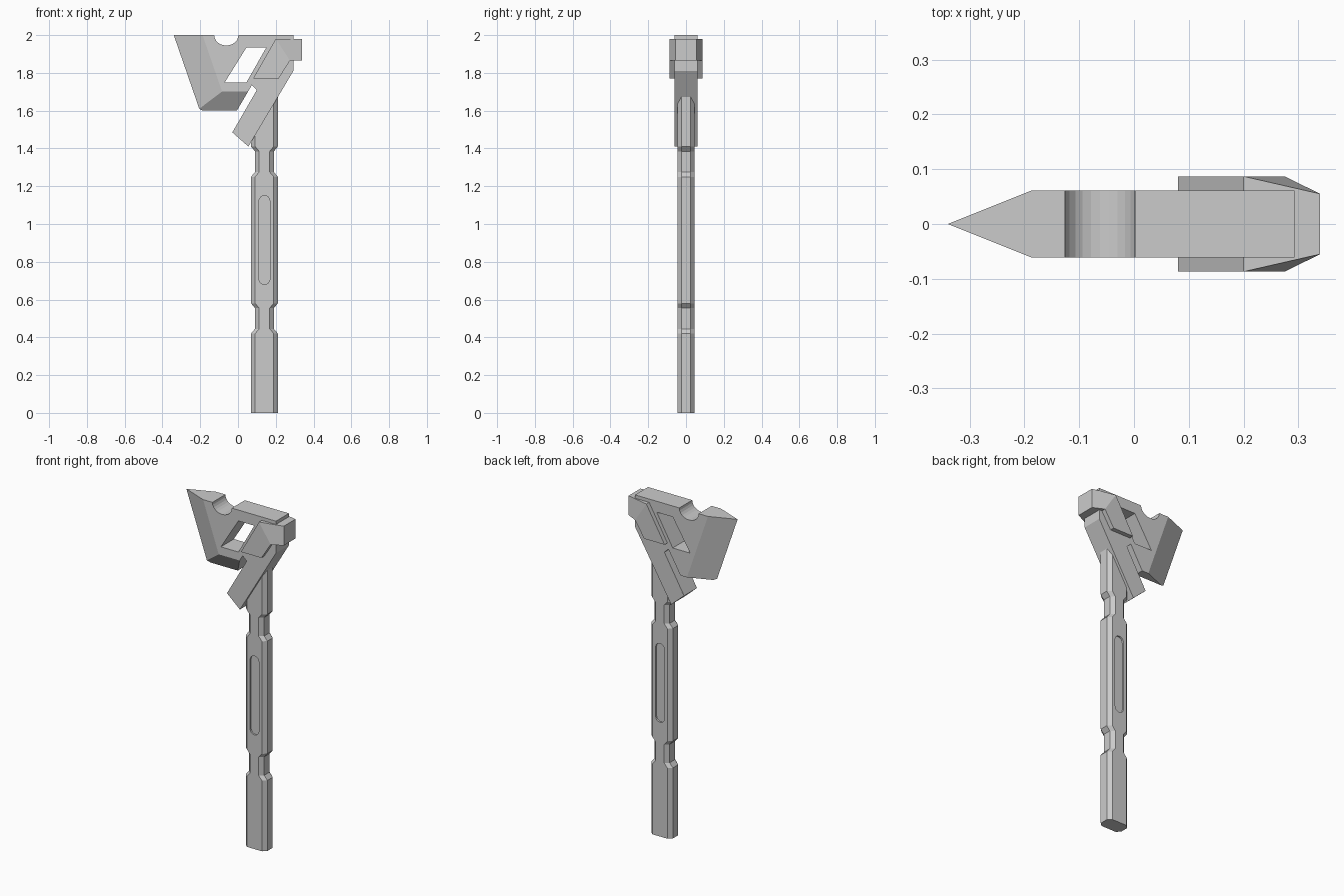
import bpy, bmesh, math

if "Cube" in bpy.data.objects:
    bpy.data.objects.remove(bpy.data.objects["Cube"])


def solid(name, verts, faces=None):
    """Mesh object from vertices; a convex hull when no faces are given."""
    bm = bmesh.new()
    vs = [bm.verts.new(v) for v in verts]
    if faces:
        for f in faces:
            bm.faces.new([vs[i] for i in f])
    else:
        bmesh.ops.convex_hull(bm, input=vs)
    bmesh.ops.recalc_face_normals(bm, faces=bm.faces)
    me = bpy.data.meshes.new(name)
    bm.to_mesh(me)
    bm.free()
    ob = bpy.data.objects.new(name, me)
    bpy.context.collection.objects.link(ob)
    return ob


def prism(name, outline, y0, y1):
    """Extrude an (x, z) outline from y0 to y1."""
    n = len(outline)
    verts = [(x, y, z) for y in (y0, y1) for x, z in outline]
    faces = [list(range(n)), list(range(n, 2 * n))]
    faces += [(i, (i + 1) % n, (i + 1) % n + n, i + n) for i in range(n)]
    return solid(name, verts, faces)


def carve(ob, cutters):
    """Subtract the cutters, bake the result and delete the cutters."""
    for c in cutters:
        c.hide_render = True
        m = ob.modifiers.new("cut", 'BOOLEAN')
        m.operation, m.solver, m.object = 'DIFFERENCE', 'EXACT', c
    dg = bpy.context.evaluated_depsgraph_get()
    me = bpy.data.meshes.new_from_object(ob.evaluated_get(dg))
    ob.modifiers.clear()
    ob.data = me
    for c in cutters:
        bpy.data.objects.remove(c)


# Axe head: blade, beard and slanted arm in one plate
head = prism("axe_head", [
    (-0.36, 2.0), (-0.222, 1.60), (-0.006, 1.60), (0.073, 1.735), (0.10, 1.71),
    (-0.03, 1.485), (0.055, 1.41), (0.293, 1.81), (0.293, 2.0)], -0.061, 0.061)
cutters = [
    # slanted window
    prism("window_cut", [(-0.07, 1.75), (0.045, 1.75), (0.15, 1.935), (0.045, 1.935)], -0.2, 0.2),
    # round notch in the top edge
    prism("notch_cut", [(-0.062 + 0.064 * math.cos(a * math.pi / 12),
                         2.0 + 0.055 * math.sin(a * math.pi / 12)) for a in range(24)], -0.2, 0.2),
]
for s in (-1, 1):
    # wedge that sharpens the cutting edge
    pts = []
    for z in (2.1, 1.5):
        xe = -0.34 + (2.0 - z) * 0.346
        pts += [(xe - 0.05, -0.02 * s, z), (xe + 0.25, 0.1 * s, z), (xe - 0.1, 0.1 * s, z)]
    cutters.append(solid("edge_cut", pts))
    # wedge that bevels the underside of the beard
    pts = []
    for y, z in ((-0.02, 1.58), (0.1, 1.76), (0.1, 1.5)):
        pts += [(-0.4, y * s, z), (0.021 + (z - 1.61) * 0.59, y * s, z)]
    cutters.append(solid("beard_cut", pts))
carve(head, cutters)

# Collar: raised slanted plates joined by a tapered back block
outline = [(0.08, 1.77), (0.215, 1.77), (0.275, 1.865), (0.34, 1.865), (0.34, 1.98), (0.2, 1.98)]
depth = [0.087, 0.087, 0.087, 0.055, 0.055, 0.087]
verts = [(x, s * d, z) for s in (-1, 1) for (x, z), d in zip(outline, depth)]
faces = [(0, 1, 2, 5), (2, 3, 4, 5), (6, 7, 8, 11), (8, 9, 10, 11)]
faces += [(i, (i + 1) % 6, (i + 1) % 6 + 6, i + 6) for i in range(6)]
solid("head_collar", verts, faces)

# Handle: chamfered bar with two necked grips
CX, HY, CH, CHY = 0.14, 0.045, 0.022, 0.02
W, N = 0.071, 0.05
rings = [(0, W), (0.42, W), (0.445, N), (0.555, N), (0.58, W),
         (1.25, W), (1.275, N), (1.385, N), (1.41, W), (1.6, W)]
verts = []
for i, (z, w) in enumerate(rings):
    slant = 1.6 if i == len(rings) - 1 else 0      # top is cut along the arm
    for x, y in ((w, HY - CHY), (w - CH, HY), (CH - w, HY), (-w, HY - CHY),
                 (-w, CHY - HY), (CH - w, -HY), (w - CH, -HY), (w, CHY - HY)):
        verts.append((CX + x, y, z + slant * x))
faces = [list(range(8)), list(range(len(verts) - 8, len(verts)))]
for r in range(len(rings) - 1):
    faces += [(r * 8 + k, r * 8 + (k + 1) % 8, r * 8 + 8 + (k + 1) % 8, r * 8 + 8 + k) for k in range(8)]
handle = solid("handle", verts, faces)

# Shallow rounded grooves on front and back of the handle
R = 0.029
groove = [(CX + R * math.cos(a * math.pi / 8), 1.121 + R * math.sin(a * math.pi / 8)) for a in range(9)]
groove += [(CX - R * math.cos(a * math.pi / 8), 0.709 - R * math.sin(a * math.pi / 8)) for a in range(9)]
carve(handle, [prism("groove_cut", groove, 0.035, 0.1),
               prism("groove_cut", groove, -0.1, -0.035)])
